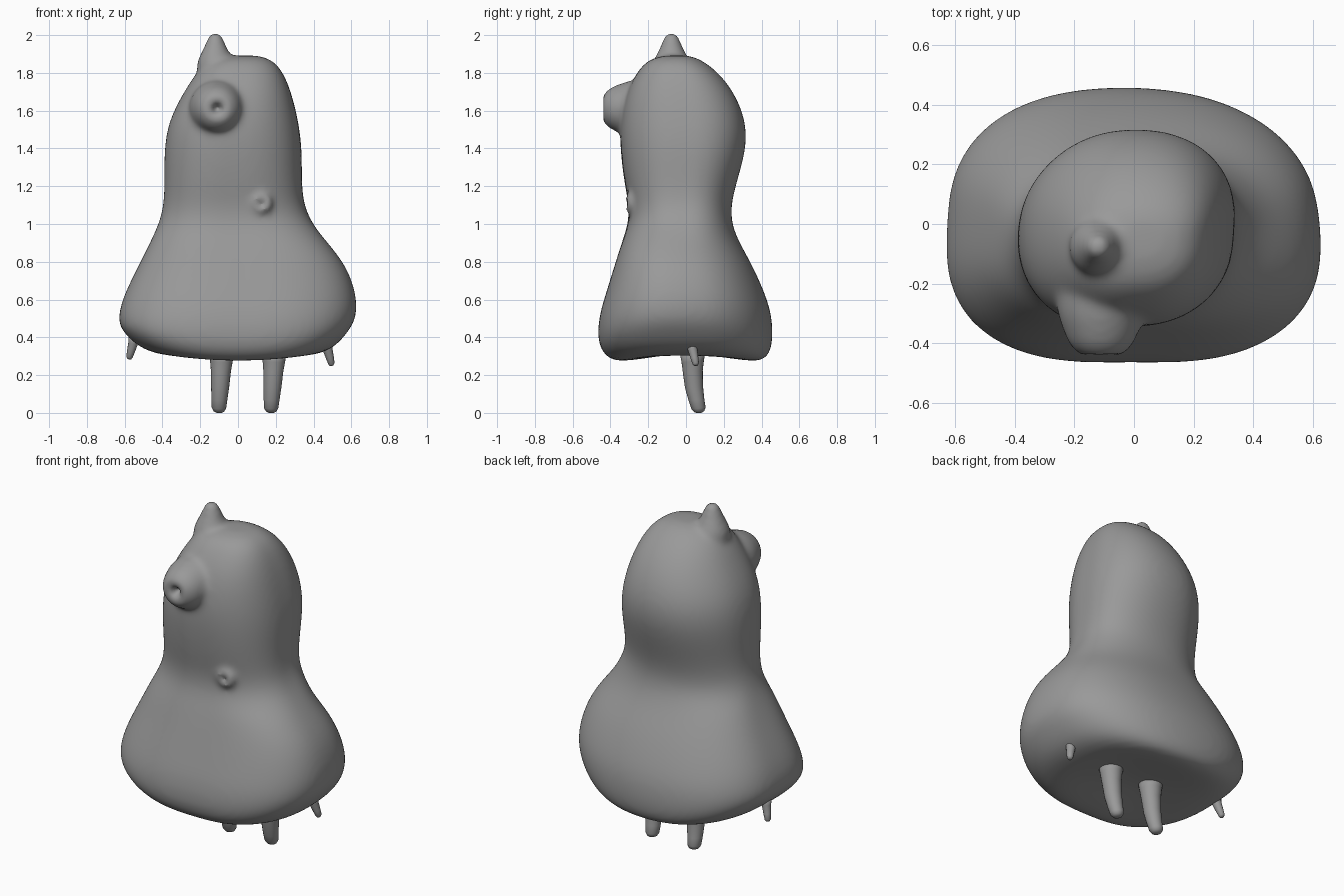
import bpy, bmesh, math
from mathutils import Vector

cube = bpy.data.objects.get("Cube")
if cube:
    bpy.data.objects.remove(cube, do_unlink=True)

grey = bpy.data.materials.new("plain_grey")
grey.use_nodes = True
colour = (0.32, 0.32, 0.32, 1)
grey.diffuse_color = colour
grey.node_tree.nodes["Principled BSDF"].inputs["Base Color"].default_value = colour


def skin(name, rings):
    """Join equal rings of points into a closed smooth surface."""
    bm = bmesh.new()
    loops = [[bm.verts.new(p) for p in ring] for ring in rings]
    n = len(loops[0])
    for a, b in zip(loops, loops[1:]):
        for i in range(n):
            j = (i + 1) % n
            bm.faces.new((a[i], a[j], b[j], b[i]))
    for loop in (loops[0], loops[-1]):
        centre = bm.verts.new(sum((v.co for v in loop), Vector()) / n)
        for i in range(n):
            bm.faces.new((loop[i], loop[(i + 1) % n], centre))
    bmesh.ops.recalc_face_normals(bm, faces=bm.faces)
    mesh = bpy.data.meshes.new(name)
    bm.to_mesh(mesh)
    bm.free()
    mesh.polygons.foreach_set("use_smooth", [True] * len(mesh.polygons))
    mesh.materials.append(grey)
    obj = bpy.data.objects.new(name, mesh)
    bpy.context.collection.objects.link(obj)
    return obj


def section(z, x0, x1, y0, y1, n=36):
    """Rounded-box outline with uneven corners; the underside lifts at the flanks."""
    power = 2 / (2.5 if z < 1 else 2.2)
    ring = []
    for i in range(n):
        a = math.tau * i / n
        c, s = math.cos(a), math.sin(a)
        diagonal = 2 * s * c
        bulge = 1 + 0.02 * abs(diagonal)
        if z < 1:  # skirt is fuller at the front corners, slimmest at back left
            bulge -= 0.03 * math.copysign(diagonal, s) + 0.07 * max(c, 0) * max(s, 0)
        else:  # head is fuller at back left and front right
            bulge += 0.035 * diagonal + 0.025 * (c - s) * abs(diagonal)
        x = (x0 + x1) / 2 + bulge * (x1 - x0) / 2 * math.copysign(abs(c) ** power, c)
        y = (y0 + y1) / 2 + bulge * (y1 - y0) / 2 * math.copysign(abs(s) ** power, s)
        ring.append((x, y, z + (0.2 * x * x if z < 0.38 else 0)))
    return ring


def tube(name, stations, n=20):
    """Round sections (centre, radius) swept along the overall direction."""
    axis = Vector(stations[-1][0]) - Vector(stations[0][0])
    turn = axis.to_track_quat("Z", "Y")
    rings = []
    for centre, r in stations:
        rings.append([Vector(centre) + turn @ Vector((r * math.cos(math.tau * i / n),
                      r * math.sin(math.tau * i / n), 0)) for i in range(n)])
    return skin(name, rings)


# Pear-shaped body and head: height, left/right and front/back limits
outline = [
    (0.31, -0.08, 0.08, -0.06, 0.06),
    (0.295, -0.22, 0.22, -0.18, 0.20),
    (0.268, -0.39, 0.39, -0.35, 0.375),
    (0.29, -0.53, 0.51, -0.42, 0.435),
    (0.365, -0.62, 0.585, -0.468, 0.463),
    (0.50, -0.635, 0.625, -0.462, 0.46),
    (0.61, -0.61, 0.63, -0.43, 0.43),
    (0.77, -0.53, 0.58, -0.38, 0.36),
    (0.90, -0.465, 0.475, -0.34, 0.285),
    (1.00, -0.42, 0.393, -0.303, 0.242),
    (1.10, -0.393, 0.345, -0.30, 0.238),
    (1.22, -0.39, 0.335, -0.325, 0.268),
    (1.40, -0.392, 0.337, -0.347, 0.322),
    (1.55, -0.367, 0.317, -0.347, 0.318),
    (1.70, -0.287, 0.28, -0.315, 0.255),
    (1.81, -0.215, 0.235, -0.255, 0.165),
    (1.87, -0.15, 0.18, -0.20, 0.08),
    (1.892, -0.06, 0.11, -0.12, 0.02),
]
body = skin("body", [section(*row) for row in outline])

# Snout with a small mouth dimple
snout = tube("snout", [((-0.11, y, 1.612), r) for y, r in (
    (-0.18, 0.155), (-0.30, 0.15), (-0.345, 0.132), (-0.39, 0.116), (-0.42, 0.096),
    (-0.441, 0.068), (-0.448, 0.045), (-0.42, 0.027), (-0.385, 0.02))], 28)

# Navel bump with a dimple
navel = tube("navel", [((0.125, y, 1.11), r) for y, r in (
    (-0.24, 0.07), (-0.295, 0.06), (-0.317, 0.048), (-0.325, 0.035),
    (-0.318, 0.024), (-0.28, 0.016))])

# Single pointed horn on the crown
horn = tube("horn", [((-0.12, -0.077, z), r) for z, r in (
    (1.74, 0.09), (1.84, 0.105), (1.88, 0.09), (1.93, 0.064), (1.97, 0.047),
    (2.0, 0.036), (2.013, 0.018))])

# Fuse the head features into the body with soft joins
bpy.ops.object.select_all(action="DESELECT")
for part in (body, snout, navel, horn):
    part.select_set(True)
bpy.context.view_layer.objects.active = body
bpy.ops.object.join()
curve = body.modifiers.new("curve", "SUBSURF")
curve.levels = curve.render_levels = 2
fuse = body.modifiers.new("fuse", "REMESH")
fuse.mode = "VOXEL"
fuse.voxel_size = 0.014
fuse.use_smooth_shade = True
soften = body.modifiers.new("soften", "SMOOTH")
soften.factor = 0.5
soften.iterations = 16

# Curved legs, flared where they join the underside
for name, x, lean in (("left_leg", 0.19, -0.015), ("right_leg", -0.088, -0.013)):
    tube(name, [((x + lean * t, y, z), r) for t, y, z, r in (
        (0, 0.036, 0.33, 0.07), (0, 0.036, 0.275, 0.06), (0.2, 0.036, 0.22, 0.053),
        (0.5, 0.042, 0.14, 0.048), (0.8, 0.055, 0.07, 0.042),
        (1, 0.066, 0.025, 0.038), (1, 0.07, 0.007, 0.027), (1, 0.071, 0, 0.012))])

# Tiny pegs hanging at the flanks
for name, x, z, side in (("left_peg", 0.475, 0.25, 1), ("right_peg", -0.555, 0.285, -1)):
    tube(name, [((x + side * dx, y, z + dz), r) for dx, y, dz, r in (
        (-0.01, 0.03, 0.13, 0.034), (0, 0.035, 0.085, 0.026), (0.012, 0.045, 0.04, 0.021),
        (0.02, 0.052, 0.01, 0.017), (0.021, 0.053, 0, 0.01))], 12)
